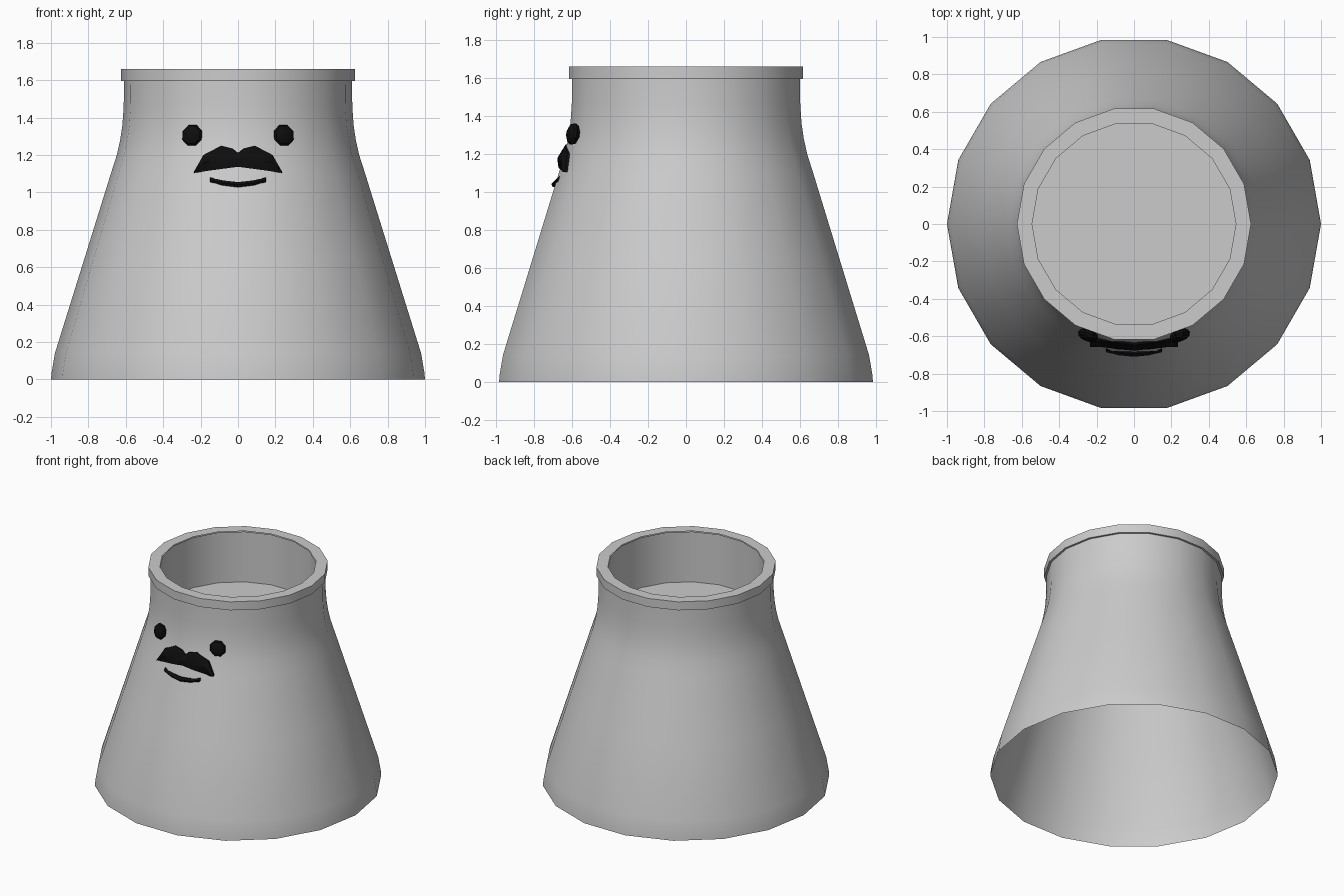
import bpy, bmesh, math
from mathutils import Matrix

if "Cube" in bpy.data.objects:
    bpy.data.objects.remove(bpy.data.objects["Cube"])

SIDES = 18
BODY = [(1.0, 0), (0.996, 0.04), (0.979, 0.14), (0.82, 0.65), (0.68, 1.1), (0.648, 1.2),
        (0.63, 1.28), (0.618, 1.36), (0.611, 1.46), (0.61, 1.61)]


def material(name, color):
    mat = bpy.data.materials.new(name)
    mat.diffuse_color = color
    mat.use_nodes = True
    mat.node_tree.nodes["Principled BSDF"].inputs["Base Color"].default_value = mat.diffuse_color
    return mat


red = material("red", (0.62, 0.1, 0.12, 1))
black = material("black", (0.004, 0.004, 0.004, 1))


def finish(bm, name, mat=None, angle=30, recalc=True):
    if recalc:
        bmesh.ops.recalc_face_normals(bm, faces=bm.faces)
    me = bpy.data.meshes.new(name)
    bm.to_mesh(me)
    bm.free()
    ob = bpy.data.objects.new(name, me)
    bpy.context.collection.objects.link(ob)
    if mat:
        me.materials.append(mat)
    bpy.ops.object.select_all(action='DESELECT')
    ob.select_set(True)
    bpy.context.view_layer.objects.active = ob
    bpy.ops.object.shade_smooth_by_angle(angle=math.radians(angle))
    return ob


def lathe(name, profile, mat=None, closed=False, cap_end=False):
    """Turn an (r, z) profile around z; going up gives outward faces."""
    bm = bmesh.new()
    rings = []
    for r, z in profile:
        rings.append([bm.verts.new((r * math.cos(a), r * math.sin(a), z))
                      for a in (2 * math.pi * i / SIDES for i in range(SIDES))])
    pairs = list(zip(rings, rings[1:]))
    if closed:
        pairs.append((rings[-1], rings[0]))
    for a, b in pairs:
        for i in range(SIDES):
            j = (i + 1) % SIDES
            bm.faces.new((a[i], a[j], b[j], b[i]))
    if cap_end:
        bm.faces.new(rings[-1])
    return finish(bm, name, mat, recalc=False)


def surface_y(x, z):
    """y of the front of the body at (x, z)."""
    for (r0, z0), (r1, z1) in zip(BODY, BODY[1:]):
        if z0 <= z <= z1:
            r = r0 + (r1 - r0) * (z - z0) / (z1 - z0)
            return -math.sqrt(r * r * 0.975 - x * x)


def face_strip(name, half, out):
    """Raised strip on the body from (x, bottom z, top z) columns, mirrored in x."""
    cols = [(-x, b, t) for x, b, t in reversed(half[1:])] + half
    bm = bmesh.new()
    loops = []
    for x, b, t in cols:
        m = (b + t) / 2
        pts = [(b, -0.03), (b, out * 0.4), (m, out), (t, out * 0.4), (t, -0.03)]
        loops.append([bm.verts.new((x, surface_y(x, z) - d, z)) for z, d in pts])
    for a, b in zip(loops, loops[1:]):
        for i in range(5):
            j = (i + 1) % 5
            bm.faces.new((a[i], a[j], b[j], b[i]))
    bm.faces.new(loops[0])
    bm.faces.new(loops[-1])
    return finish(bm, name, black)


# tapered outer wall, open underneath
lathe("body", BODY)

# recessed well inside the top opening
lathe("inner_well", [(0.545, 1.655), (0.545, 1.27)], cap_end=True)

# red rim, its inner side covered by the well
lathe("rim", [(0.548, 1.595), (0.626, 1.595), (0.626, 1.66), (0.545, 1.66)])

# eyes: flattened low-poly balls turned to follow the wall
for side, label in ((-1, "left"), (1, "right")):
    bm = bmesh.new()
    bmesh.ops.create_uvsphere(bm, u_segments=8, v_segments=6, radius=1)
    shape = (Matrix.Translation((side * 0.245, -0.595, 1.305))
             @ Matrix.Rotation(side * math.radians(20), 4, 'Z')
             @ Matrix.Rotation(math.radians(-10), 4, 'X')
             @ Matrix.Diagonal((0.06, 0.032, 0.06, 1))
             @ Matrix.Rotation(math.pi / 2, 4, 'X')
             @ Matrix.Rotation(math.pi / 8, 4, 'Z'))
    bmesh.ops.transform(bm, matrix=shape, verts=bm.verts)
    finish(bm, label + "_eye", black)

# moustache and mouth
face_strip("moustache", [(0, 1.137, 1.212), (0.03, 1.133, 1.235), (0.09, 1.125, 1.25),
                         (0.185, 1.112, 1.2), (0.235, 1.104, 1.112)], 0.03)
face_strip("mouth", [(0, 1.027, 1.055), (0.08, 1.037, 1.064), (0.15, 1.055, 1.08)], 0.02)
